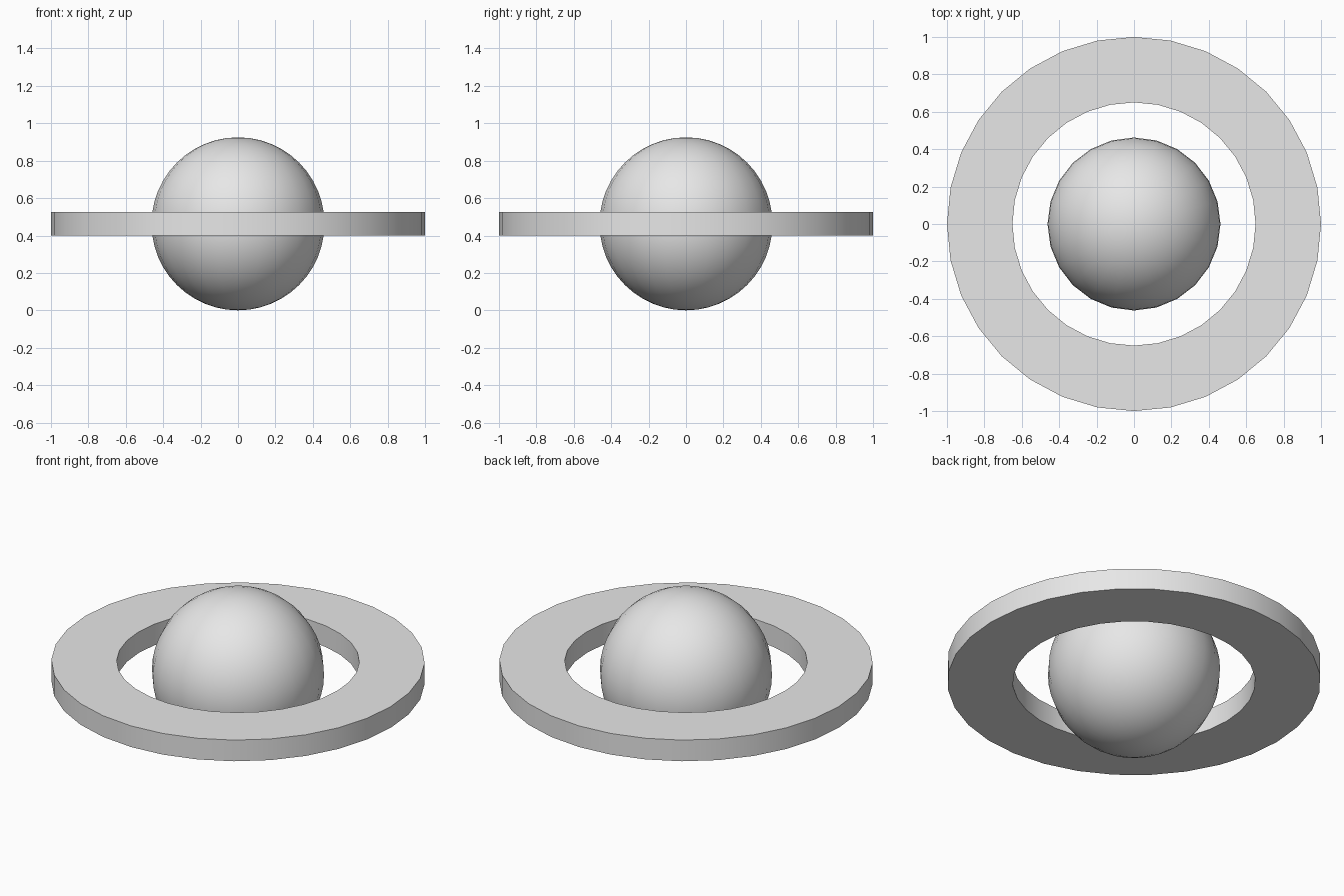
import bpy, bmesh, math

if "Cube" in bpy.data.objects:
    bpy.data.objects.remove(bpy.data.objects["Cube"])

grey = bpy.data.materials.new("light grey")
grey.diffuse_color = (0.8, 0.8, 0.8, 1)
grey.use_nodes = True
grey.node_tree.nodes["Principled BSDF"].inputs["Base Color"].default_value = grey.diffuse_color

CENTRE_Z = 0.4625


def add_object(name, bm):
    """Turn a bmesh into a smooth-shaded object with sharp edges kept."""
    bmesh.ops.recalc_face_normals(bm, faces=bm.faces)
    mesh = bpy.data.meshes.new(name)
    bm.to_mesh(mesh)
    bm.free()
    mesh.materials.append(grey)
    obj = bpy.data.objects.new(name, mesh)
    obj.location.z = CENTRE_Z
    bpy.context.collection.objects.link(obj)
    bpy.ops.object.select_all(action='DESELECT')
    obj.select_set(True)
    bpy.context.view_layer.objects.active = obj
    bpy.ops.object.shade_smooth_by_angle(angle=math.radians(35))
    return obj


# Globe
bm = bmesh.new()
bmesh.ops.create_uvsphere(bm, u_segments=24, v_segments=24, radius=CENTRE_Z)
add_object("globe", bm)

# Flat ring: a rectangular section swept round the globe
SEGMENTS = 32
section = [(0.65, -0.0625), (1.0, -0.0625), (1.0, 0.0625), (0.65, 0.0625)]
bm = bmesh.new()
loops = []
for i in range(SEGMENTS):
    a = 2 * math.pi * i / SEGMENTS
    loops.append([bm.verts.new((r * math.cos(a), r * math.sin(a), z)) for r, z in section])
for i in range(SEGMENTS):
    here, there = loops[i], loops[(i + 1) % SEGMENTS]
    for k in range(4):
        n = (k + 1) % 4
        bm.faces.new((here[k], there[k], there[n], here[n]))
add_object("ring", bm)
